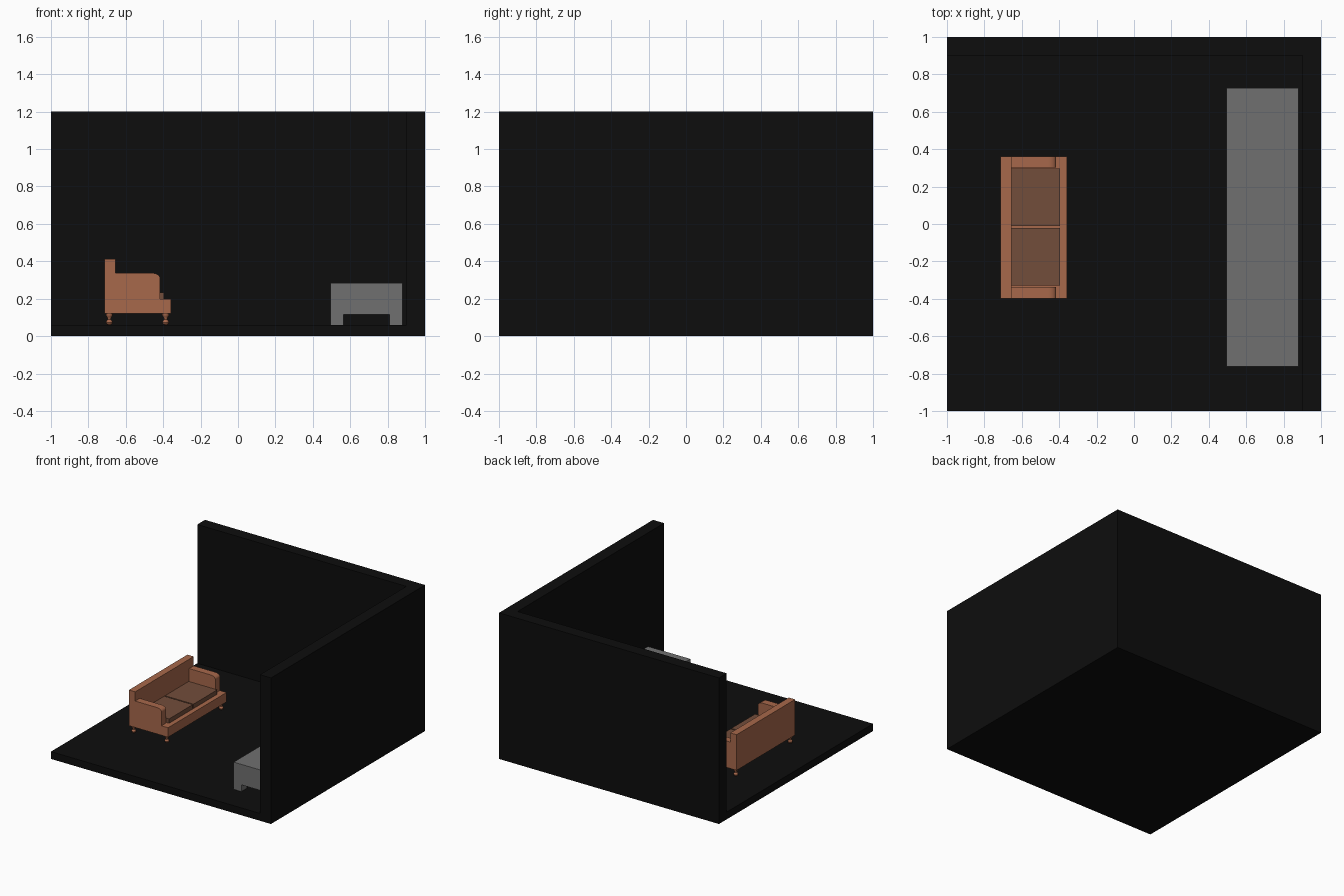
import bpy, bmesh, math
from mathutils import Vector

if "Cube" in bpy.data.objects:
    bpy.data.objects.remove(bpy.data.objects["Cube"])


def material(name, r, g, b):
    m = bpy.data.materials.new(name)
    m.diffuse_color = (r, g, b, 1)
    m.use_nodes = True
    m.node_tree.nodes["Principled BSDF"].inputs["Base Color"].default_value = m.diffuse_color
    return m


BLACK = material("black_paint", 0.004, 0.004, 0.004)
LEATHER = material("tan_leather", 0.39, 0.138, 0.07)
CUSHION = material("brown_cushion", 0.17, 0.075, 0.043)
GREY = material("grey_paint", 0.16, 0.16, 0.16)


def finish(name, bm, mat):
    bmesh.ops.recalc_face_normals(bm, faces=bm.faces)
    mesh = bpy.data.meshes.new(name)
    bm.to_mesh(mesh)
    bm.free()
    mesh.materials.append(mat)
    ob = bpy.data.objects.new(name, mesh)
    bpy.context.collection.objects.link(ob)
    return ob


def prism(name, pts, depth, mat):
    """Extrude a closed outline of 3D points along a vector."""
    bm = bmesh.new()
    face = bm.faces.new([bm.verts.new(p) for p in pts])
    ext = bmesh.ops.extrude_face_region(bm, geom=[face])["geom"]
    moved = [v for v in ext if isinstance(v, bmesh.types.BMVert)]
    bmesh.ops.translate(bm, verts=moved, vec=Vector(depth))
    return finish(name, bm, mat)


def box(name, x, y, z, mat):
    pts = [(x[0], y[0], z[0]), (x[1], y[0], z[0]),
           (x[1], y[1], z[0]), (x[0], y[1], z[0])]
    return prism(name, pts, (0, 0, z[1] - z[0]), mat)


def smooth(ob, degrees=35):
    bpy.ops.object.select_all(action='DESELECT')
    ob.select_set(True)
    bpy.context.view_layer.objects.active = ob
    bpy.ops.object.shade_smooth_by_angle(angle=math.radians(degrees))


def turned(name, profile, x, y, mat, sides=20):
    """Lathe a (radius, z) profile around a vertical axis."""
    bm = bmesh.new()
    rings = [[bm.verts.new((x + r * math.cos(math.tau * i / sides),
                            y + r * math.sin(math.tau * i / sides), z))
              for i in range(sides)] for r, z in profile]
    for a, b in zip(rings, rings[1:]):
        for i in range(sides):
            j = (i + 1) % sides
            bm.faces.new((a[i], a[j], b[j], b[i]))
    bm.faces.new(rings[0])
    bm.faces.new(rings[-1])
    smooth(finish(name, bm, mat))


# Room: floor slab and two walls meeting at the back right corner
FLOOR = 0.06
box("floor", (-1, 0.9), (-1, 0.9), (0, FLOOR), BLACK)
corner = [(-1, 1), (-1, 0.9), (0.9, 0.9), (0.9, -1), (1, -1), (1, 1)]
prism("walls", [(x, y, 0) for x, y in corner], (0, 0, 1.2), BLACK)

# Sofa body: base and backrest as one side profile
Y0, Y1 = -0.398, 0.362
side = [(-0.713, 0.12), (-0.357, 0.12), (-0.357, 0.198), (-0.656, 0.198),
        (-0.656, 0.413), (-0.713, 0.413)]
prism("sofa_frame", [(x, Y0, z) for x, z in side], (0, Y1 - Y0, 0), LEATHER)

# Sofa arms: rounded over at the top front corner
ARM = 0.06
R = 0.042
arm = [(-0.656, 0.198), (-0.417, 0.198)]
for i in range(9):
    a = math.pi / 2 * i / 8
    arm.append((-0.417 - R + R * math.cos(a), 0.31 + 0.027 * math.sin(a)))
arm.append((-0.656, 0.337))
for name, y in (("near_arm", Y0), ("far_arm", Y1 - ARM)):
    smooth(prism(name, [(x, y, z) for x, z in arm], (0, ARM, 0), LEATHER))

# Seat cushions
for name, y in (("near_cushion", (-0.33, -0.022)), ("far_cushion", (-0.012, 0.296))):
    box(name, (-0.655, -0.396), y, (0.198, 0.234), CUSHION)

# Turned sofa feet: ball, neck and flared top
foot = [(0.008, FLOOR), (0.015, 0.065), (0.018, 0.074), (0.015, 0.083),
        (0.009, 0.088), (0.010, 0.096), (0.014, 0.104), (0.018, 0.110), (0.018, 0.12)]
for x in (-0.688, -0.387):
    for y in (-0.37, 0.335):
        turned("sofa_foot", foot, x, y, LEATHER)

# Long low cabinet on four square legs
CX, CY = (0.495, 0.88), (-0.763, 0.728)
box("cabinet_body", CX, CY, (0.115, 0.283), GREY)
for x in (CX[0], CX[1] - 0.07):
    for y in (CY[0], CY[1] - 0.07):
        box("cabinet_leg", (x, x + 0.07), (y, y + 0.07), (FLOOR, 0.115), GREY)
